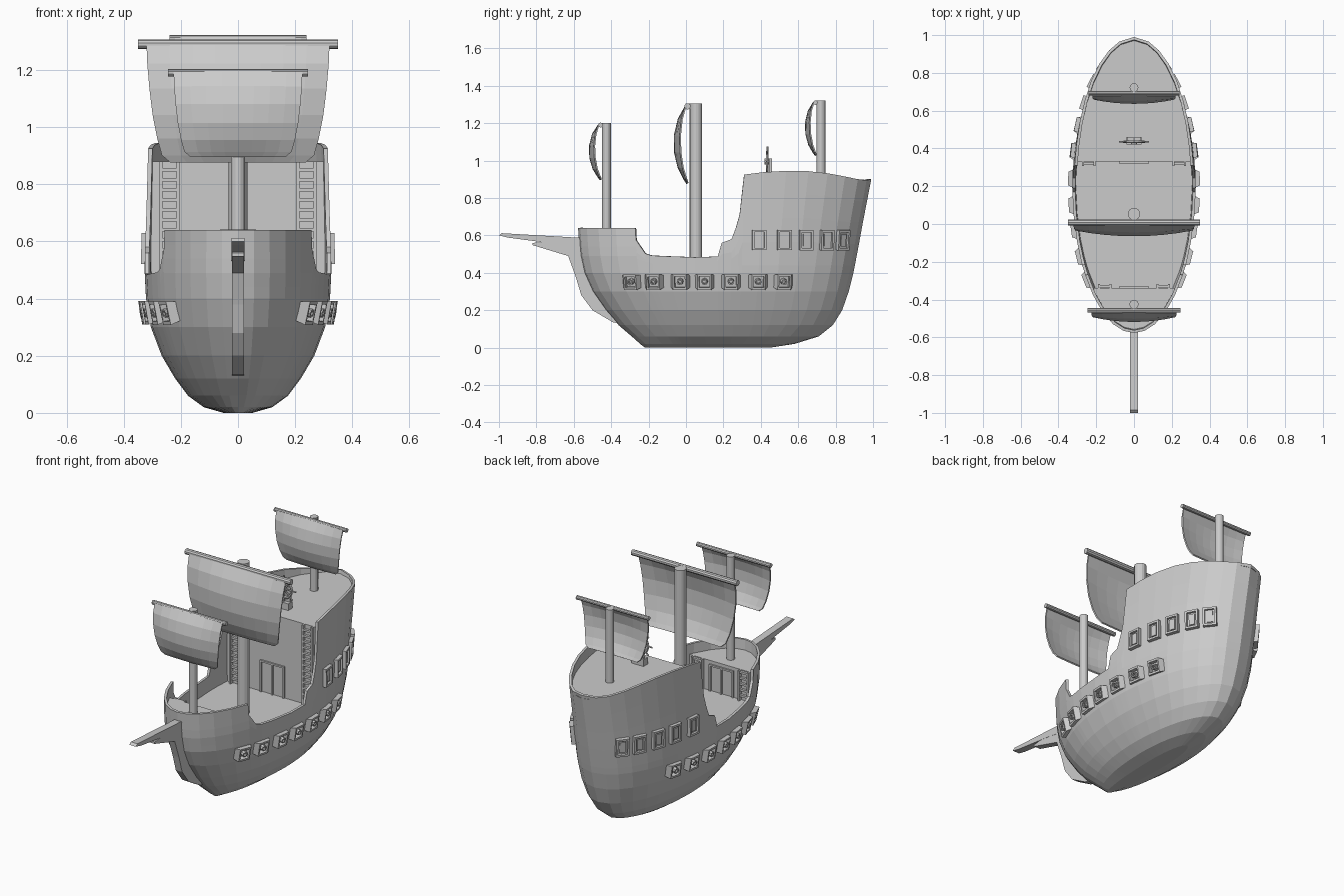
import bpy, math
from mathutils import Vector, Matrix

if "Cube" in bpy.data.objects:
    bpy.data.objects.remove(bpy.data.objects["Cube"])

# hull levels: z, bow y, stern y, half width
LEVELS = [(0, -.22, .45, .05), (.02, -.245, .58, .12), (.06, -.29, .71, .175), (.12, -.36, .785, .22),
          (.2, -.43, .835, .267), (.3, -.5, .87, .305), (.4, -.545, .895, .322), (.5, -.567, .915, .327),
          (.64, -.577, .94, .324), (.95, -.577, 1.0, .317)]
MID = .2


def lerp(table, x):
    for a, b in zip(table, table[1:]):
        if x <= b[0]:
            t = max(0, (x - a[0]) / (b[0] - a[0]))
            return [p + (q - p) * t for p, q in zip(a, b)][1:]
    return list(table[-1][1:])


def half_width(y, z):
    bow, stern, w = lerp(LEVELS, z)
    u = (y - MID) / ((stern - MID) if y > MID else (MID - bow))
    return w * math.sqrt(max(0, 1 - u * u))


def mesh(name, verts, faces, mirror=False, thick=0):
    me = bpy.data.meshes.new(name)
    me.from_pydata([tuple(v) for v in verts], [], faces)
    me.validate()
    ob = bpy.data.objects.new(name, me)
    bpy.context.collection.objects.link(ob)
    if mirror:
        ob.modifiers.new("Mirror", 'MIRROR')
    if thick:
        m = ob.modifiers.new("Solidify", 'SOLIDIFY')
        m.thickness, m.offset = thick, -1
    return ob


def boxes(name, items, mirror=False):
    """Joined boxes, each given as (x0, x1, y0, y1, z0, z1)."""
    verts, faces = [], []
    for x0, x1, y0, y1, z0, z1 in items:
        k = len(verts)
        verts += [(x, y, z) for x in (x0, x1) for y in (y0, y1) for z in (z0, z1)]
        faces += [[k + i for i in f] for f in ((0, 1, 3, 2), (4, 6, 7, 5), (0, 4, 5, 1),
                                               (2, 3, 7, 6), (0, 2, 6, 4), (1, 5, 7, 3))]
    return mesh(name, verts, faces, mirror)


def rod(name, a, b, r, sides=16):
    a, b = Vector(a), Vector(b)
    q = (b - a).to_track_quat('Z', 'Y')
    bpy.ops.mesh.primitive_cylinder_add(vertices=sides, radius=r, depth=(b - a).length, location=(a + b) / 2)
    ob = bpy.context.object
    ob.rotation_euler = q.to_euler()
    ob.name = name
    return ob


# hull shell with stepped sheer line: (position along hull, top height)
SHEER = [(-1, .64), (-.985, .64), (-.94, .64), (-.86, .64), (-.74, .64), (-.607, .64), (-.605, .575), (-.545, .503),
         (-.5, .492), (-.38, .488), (-.2, .483), (-.04, .487), (-.012, .56), (.06, .58), (.09, .64), (.115, .71),
         (.14, .925), (.27, .938), (.42, .945), (.57, .943), (.7, .932), (.82, .915), (.91, .9), (.97, .895), (1, .9)]
LOW = [l[0] for l in LEVELS[:7]] + [.44]
columns = [(u, t, 1) for u, t in SHEER] + [(u, t, -1) for u, t in SHEER[-2:0:-1]]
n = len(columns)
hv, hf = [], []
for row in range(len(LOW) + 4):
    for u, top, side in columns:
        z = LOW[row] if row < len(LOW) else .44 + (top - .44) * (row - len(LOW) + 1) / 4
        bow, stern, w = lerp(LEVELS, z)
        y = MID + u * ((stern - MID) if u > 0 else (MID - bow))
        hv.append((side * w * math.sqrt(max(0, 1 - u * u)), y, z))
for r in range(len(LOW) + 3):
    for i in range(n):
        j = (i + 1) % n
        hf.append((r * n + i, r * n + j, r * n + n + j, r * n + n + i))
hf.append(list(range(n))[::-1])
mesh("hull", hv, hf, thick=.015)


# decks and bulkheads fitted to the hull
def deck(name, z, y0, y1):
    ys = [y0 + (y1 - y0) * (1 - math.cos(math.pi * i / 16)) / 2 for i in range(17)]
    pts = [(max(.002, half_width(y, z) - .008), y, z) for y in ys]
    mesh(name, pts + [(-x, y, z) for x, y, z in pts[::-1]], [list(range(34))])


def bulkhead(name, y, z0, z1):
    v = []
    for i in range(5):
        z = z0 + (z1 - z0) * i / 4
        w = half_width(y, z) - .008
        v += [(-w, y, z), (w, y, z)]
    mesh(name, v, [(2 * i, 2 * i + 1, 2 * i + 3, 2 * i + 2) for i in range(4)])


deck("main_deck", .40, -.34, .33)
deck("fore_deck", .58, -.57, -.34)
deck("poop_deck", .88, .33, .985)
bulkhead("fore_bulkhead", -.34, .40, .58)
bulkhead("poop_bulkhead", .33, .40, .88)


# doors and ladders
def door(name, y, s, h):
    y0, y1 = sorted((y, y + s * .01))
    boxes(name, [(-.08, -.07, y0, y1, .4, .4 + h), (.07, .08, y0, y1, .4, .4 + h),
                 (-.08, .08, y0, y1, .39 + h, .4 + h), (-.004, .004, y0, y1, .4, .39 + h)])


def ladder(name, x0, x1, y, s, top):
    y0, y1 = sorted((y, y + s * .022))
    parts = [(x0, x0 + .01, y0, y1, .4, top), (x1 - .01, x1, y0, y1, .4, top)]
    z = .425
    while z < top:
        parts.append((x0, x1, y0 + .004, y1 - .004, z, z + .012))
        z += .035
    boxes(name, parts, True)


door("poop_door", .33, -1, .19)
door("fore_door", -.34, 1, .16)
ladder("poop_ladders", .205, .275, .33, -1, .88)
ladder("fore_ladders", .12, .19, -.34, 1, .58)


# sails: curved sheet hung from a yard on a mast
SAIL = [(0, 1, 0), (.17, .99, .6), (.38, .965, .95), (.6, .93, 1), (.8, .88, .78), (.94, .83, .4), (1, .74, .2)]


def rig(name, mast_y, r, base, top, yard_y, yard_z, yard_w, yard_r, sail_w, bottom, bulge):
    rod(name + "_mast", (0, mast_y, base), (0, mast_y, top), r)
    rod(name + "_yard", (-yard_w, yard_y, yard_z), (yard_w, yard_y, yard_z), yard_r, 10)
    v = []
    for f, w, b in SAIL:
        for i in range(9):
            s = i / 4 - 1
            v.append((s * w * sail_w, yard_y - .006 - bulge * b * (1 - .45 * s * s) + .02 * f,
                      yard_z + (bottom - yard_z) * f))
    fs = [(9 * r + i, 9 * r + i + 1, 9 * r + i + 10, 9 * r + i + 9) for r in range(6) for i in range(8)]
    mesh(name + "_sail", v, fs, thick=.008)


rig("main", .053, .033, .40, 1.305, .008, 1.29, .35, .017, .32, .88, .07)
rig("fore", -.425, .024, .58, 1.2, -.457, 1.19, .245, .013, .225, .9, .058)
rig("mizzen", .722, .023, .88, 1.32, .692, 1.31, .24, .012, .22, 1.03, .052)


# gun ports and windows set on the hull surface
def on_hull(y, z):
    e = .01
    dy = (half_width(y + e, z) - half_width(y - e, z)) / (2 * e)
    dz = (half_width(y, z + e) - half_width(y, z - e)) / (2 * e)
    out = Vector((1, -dy, -dz)).normalized()
    along = Vector((dy, 1, 0)).normalized()
    m = Matrix((out, along, out.cross(along))).transposed()
    return lambda p: m @ Vector(p) + Vector((half_width(y, z), y, z))


def frames(name, ys, z, rings):
    v, f = [], []
    for y in ys:
        place, k = on_hull(y, z), len(v)
        for x, a, b in rings:
            v += [place((x, sy * a, sz * b)) for sy, sz in ((-1, -1), (1, -1), (1, 1), (-1, 1))]
        for r in range(len(rings) - 1):
            f += [(k + 4 * r + i, k + 4 * r + (i + 1) % 4, k + 4 * r + 4 + (i + 1) % 4, k + 4 * r + 4 + i)
                  for i in range(4)]
        f.append([k + 4 * len(rings) - 4 + i for i in range(4)])
    mesh(name, v, f, True)


PORTS = (-.29, -.17, -.03, .10, .24, .385, .52)
frames("gun_ports", PORTS, .355, [(-.012, .056, .032), (.028, .036, .042), (.028, .028, .03), (0, .028, .03)])
frames("cabin_windows", (.39, .525, .64, .75, .835), .575,
       [(-.012, .038, .054), (.02, .038, .054), (.02, .027, .042), (.006, .027, .042),
        (.006, .017, .032), (.013, .017, .032)])
cv, cf = [], []
for y in PORTS:
    place, k = on_hull(y, .355), len(cv)
    for x, r in ((-.01, .018), (.03, .016), (.03, .009), (.01, .009)):
        cv += [place((x, r * math.cos(i * math.pi / 4), r * math.sin(i * math.pi / 4))) for i in range(8)]
    cf += [(k + 8 * r + i, k + 8 * r + (i + 1) % 8, k + 8 * r + 8 + (i + 1) % 8, k + 8 * r + 8 + i)
           for r in range(3) for i in range(8)]
    cf.append([k + 24 + i for i in range(8)])
mesh("cannons", cv, cf, True)


# stem and bowsprit from side profiles
def slab(name, prof, w):
    m = len(prof)
    v = [(s * w, y, z) for s in (-1, 1) for y, z in prof]
    mesh(name, v, [list(range(m)), list(range(m, 2 * m))[::-1]] +
         [(i, i + m, (i + 1) % m + m, (i + 1) % m) for i in range(m)])


slab("bowsprit", [(-1, .6), (-.985, .612), (-.56, .587), (-.56, .53), (-.7, .555), (-.95, .588)], .022)
slab("stem", [(-.82, .56), (-.56, .58), (-.55, .45), (-.48, .3), (-.36, .13), (-.39, .135), (-.5, .2),
              (-.56, .28), (-.59, .38), (-.63, .49), (-.82, .548)], .021)

# steering wheel on its stand
WY, WZ = .435, .995
bpy.ops.mesh.primitive_torus_add(major_segments=16, minor_segments=6, major_radius=.052, minor_radius=.008,
                                 location=(0, WY, WZ), rotation=(math.pi / 2, 0, 0))
bpy.context.object.name = "wheel_rim"
rod("wheel_hub", (0, WY - .015, WZ), (0, WY + .02, WZ), .016, 10)
for i in range(4):
    d = Vector((math.cos(i * math.pi / 4), 0, math.sin(i * math.pi / 4))) * .08
    rod("wheel_spokes", Vector((0, WY, WZ)) - d, Vector((0, WY, WZ)) + d, .005, 6)
boxes("wheel_stand", [(-.035, .035, WY + .008, WY + .025, .88, 1.01), (-.04, .04, WY - .015, WY + .025, .88, .92)])
